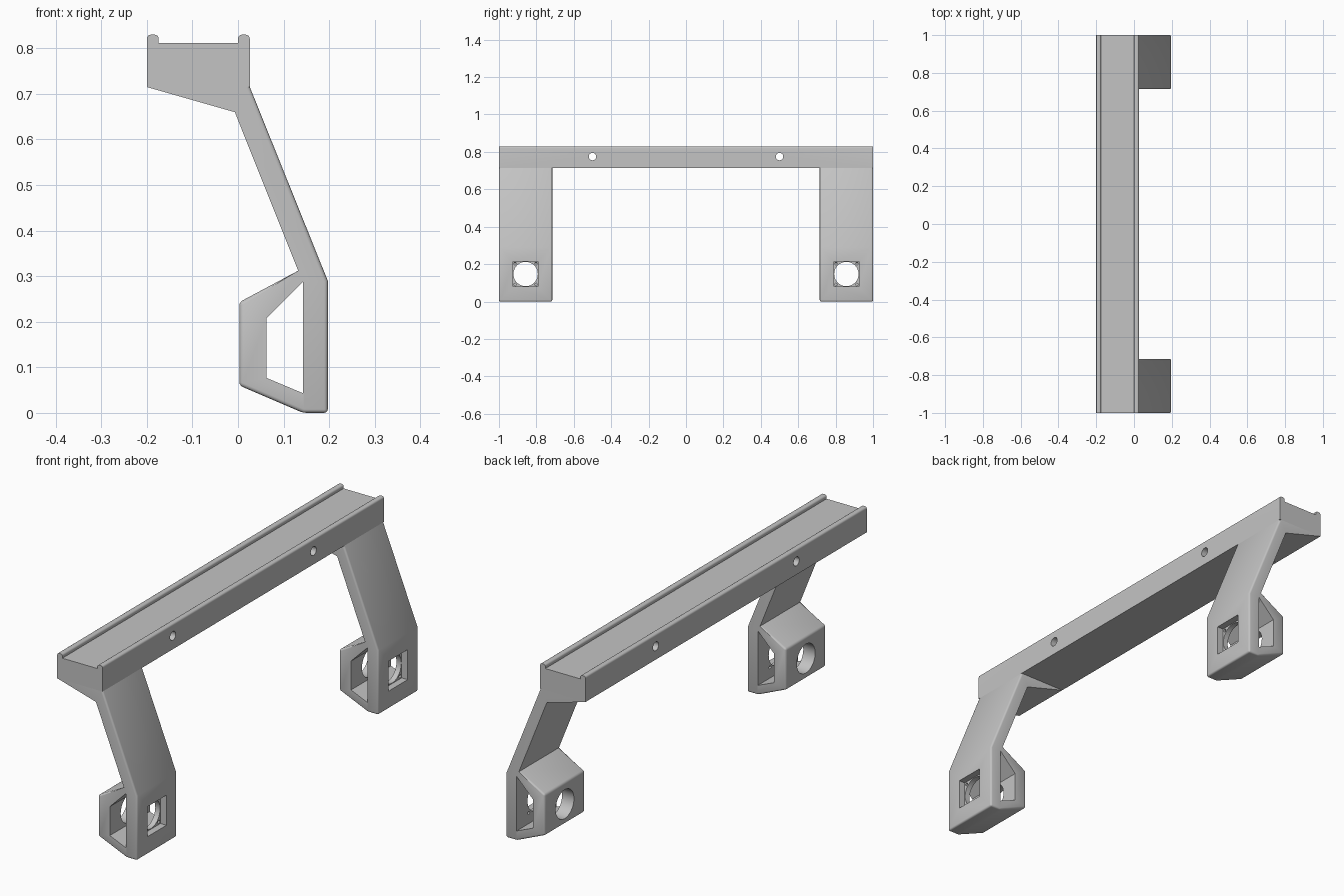
import bpy, bmesh, math
from mathutils import Matrix, Vector

cube = bpy.data.objects.get("Cube")
if cube:
    bpy.data.objects.remove(cube, do_unlink=True)

grey = bpy.data.materials.new("light_grey")
grey.use_nodes = True
colour = (0.55, 0.55, 0.55, 1)
grey.diffuse_color = colour
grey.node_tree.nodes["Principled BSDF"].inputs["Base Color"].default_value = colour


def finish(bm, name):
    bmesh.ops.recalc_face_normals(bm, faces=bm.faces)
    mesh = bpy.data.meshes.new(name)
    bm.to_mesh(mesh)
    bm.free()
    mesh.materials.append(grey)
    obj = bpy.data.objects.new(name, mesh)
    bpy.context.collection.objects.link(obj)
    return obj


def prism(profile, y0, y1):
    """Extrude an (x, z) outline along y."""
    bm = bmesh.new()
    face = bm.faces.new([bm.verts.new((x, y0, z)) for x, z in profile])
    out = bmesh.ops.extrude_face_region(bm, geom=[face])
    verts = [g for g in out["geom"] if isinstance(g, bmesh.types.BMVert)]
    bmesh.ops.translate(bm, verts=verts, vec=(0, y1 - y0, 0))
    bmesh.ops.recalc_face_normals(bm, faces=bm.faces)
    return bm


def box_cutter(x0, x1, y, z, size):
    h = size / 2
    return finish(prism([(x0, z - h), (x1, z - h), (x1, z + h), (x0, z + h)], y - h, y + h), "cutter")


def hole_cutter(x0, x1, y, z, radius, sides=48):
    bm = bmesh.new()
    bmesh.ops.create_cone(bm, cap_ends=True, segments=sides, radius1=radius, radius2=radius,
                          depth=x1 - x0,
                          matrix=Matrix.Translation(((x0 + x1) / 2, y, z)) @ Matrix.Rotation(math.pi / 2, 4, "Y"))
    return finish(bm, "cutter")


def cut(obj, cutters):
    bpy.context.view_layer.objects.active = obj
    for c in cutters:
        mod = obj.modifiers.new("cut", "BOOLEAN")
        mod.operation = "DIFFERENCE"
        mod.solver = "EXACT"
        mod.object = c
        bpy.ops.object.modifier_apply(modifier=mod.name)
        bpy.data.objects.remove(c, do_unlink=True)


def smooth(obj):
    bpy.ops.object.select_all(action="DESELECT")
    obj.select_set(True)
    bpy.context.view_layer.objects.active = obj
    bpy.ops.object.shade_smooth_by_angle(angle=math.radians(32))


# Shelf beam with a rounded rail along each long edge
UNDER, BED, TOP = 0.715, 0.812, 0.83


def rail_top(x0, x1, r=0.009):
    pts = []
    for centre, start in ((x1 - r, 0), (x0 + r, 90)):
        for step in range(5):
            a = math.radians(start + step * 22.5)
            pts.append((centre + r * math.cos(a), TOP - r + r * math.sin(a)))
    return pts


beam_outline = [(-0.2, UNDER), (0.026, UNDER)] + rail_top(0, 0.026) + [(0, BED), (-0.174, BED)] + rail_top(-0.2, -0.174)
beam = finish(prism(beam_outline, -1, 1), "shelf_beam")
cut(beam, [hole_cutter(-0.3, 0.1, y, 0.775, 0.02, 24) for y in (-0.5, 0.5)])
smooth(beam)

# Legs: gusset, slanted strut and hollow foot in one outline
leg_outline = [(-0.2, UNDER), (0.026, UNDER), (0.197, 0.29), (0.197, 0), (0.143, 0),
               (0.003, 0.06), (0.003, 0.243), (0.132, 0.312), (-0.007, 0.66)]
window = [(0.062, 0.077), (0.143, 0.043), (0.143, 0.288), (0.062, 0.207)]
rounded = [Vector(p) for p in leg_outline[1:8]]


def is_rounded(edge):
    a, b = edge.verts
    ends = [next((i for i, p in enumerate(rounded) if (Vector((v.co.x, v.co.z)) - p).length < 1e-4), None)
            for v in (a, b)]
    if None in ends:
        return False
    if ends[0] == ends[1]:
        return ends[0] in (2, 3, 4, 5)
    return True


def build_leg(name, y0, y1):
    bm = prism(leg_outline, y0, y1)
    bmesh.ops.bevel(bm, geom=[e for e in bm.edges if is_rounded(e)], offset=0.008,
                    offset_type="OFFSET", segments=3, profile=0.5, affect="EDGES")
    leg = finish(bm, name)
    y, z = (y0 + y1) / 2, 0.147
    # Side window, round bore, square recess and its corner screw holes
    cutters = [finish(prism(window, y0 - 0.1, y1 + 0.1), "cutter"),
               hole_cutter(-0.1, 0.3, y, z, 0.065),
               box_cutter(0.167, 0.3, y, z, 0.135)]
    for dy in (-0.056, 0.056):
        for dz in (-0.056, 0.056):
            cutters.append(hole_cutter(0.12, 0.18, y + dy, z + dz, 0.007, 12))
    cut(leg, cutters)
    smooth(leg)


build_leg("front_leg", -1, -0.715)
build_leg("back_leg", 0.715, 1)
